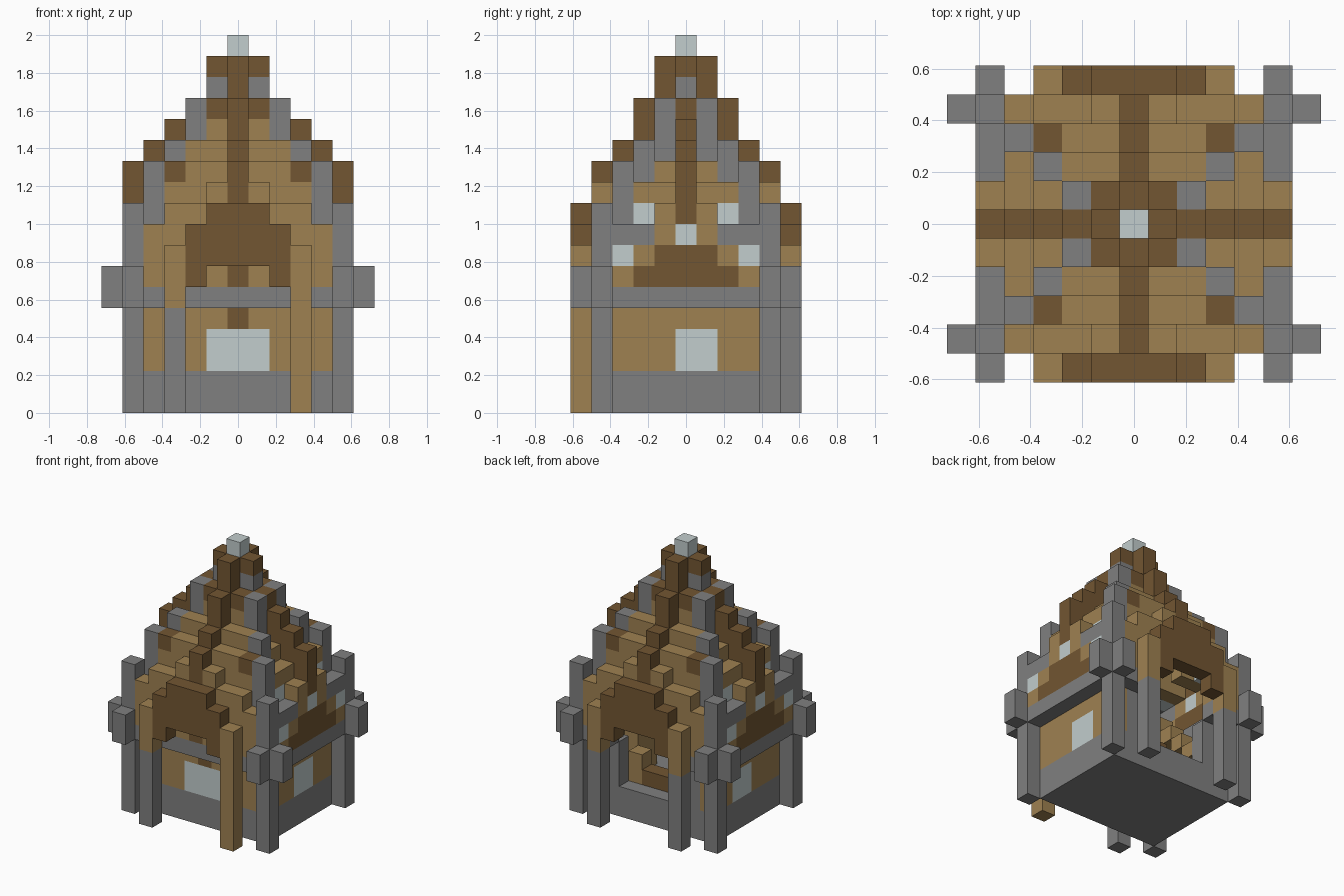
import bpy
import bmesh
from mathutils import Vector

cube = bpy.data.objects.get("Cube")
if cube:
    bpy.data.objects.remove(cube, do_unlink=True)

U = 2 / 18  # edge length of one block


def material(name, rgb):
    m = bpy.data.materials.new(name)
    m.use_nodes = True
    m.diffuse_color = (*rgb, 1)
    m.node_tree.nodes["Principled BSDF"].inputs["Base Color"].default_value = (*rgb, 1)
    return m


STONE, PLANK, TIMBER, GLASS = range(4)
MATS = [
    material("grey stone", (0.215, 0.215, 0.215)),
    material("tan planks", (0.345, 0.22, 0.083)),
    material("dark timber", (0.17, 0.093, 0.032)),
    material("pale glass", (0.54, 0.61, 0.61)),
]

blocks = {}  # (i, j, k) -> (part, colour)


def span(r):
    return range(r[0], r[1] + 1) if isinstance(r, tuple) else (r,)


def fill(part, colour, xs, ys, zs, mx=False, my=False):
    """Fill a box of blocks, mirrored over x and/or y when asked."""
    for i in span(xs):
        for j in span(ys):
            for k in span(zs):
                for a in {i, -i} if mx else {i}:
                    for b in {j, -j} if my else {j}:
                        blocks[a, b, k] = (part, colour)


def carve(xs, ys, zs):
    for i in span(xs):
        for j in span(ys):
            for k in span(zs):
                blocks.pop((i, j, k), None)


# Foundation and lower walls
fill("foundation", STONE, (-4, 4), (-3, 3), (0, 1))
fill("lower_wall", PLANK, 4, (-3, 3), (2, 4), mx=True)
fill("lower_wall", PLANK, (-4, 4), 3, (2, 4), my=True)

# Beams and overhanging upper walls
fill("wall_beam", STONE, (4, 5), (-3, 3), 5, mx=True)
fill("wall_beam", STONE, (-4, 4), 4, 5, my=True)
fill("upper_wall", PLANK, 5, (-3, 3), (6, 8), mx=True)
fill("upper_wall", PLANK, (-4, 4), 4, (6, 8), my=True)

# Front wall: central stud and wide window
fill("front_stud", TIMBER, 0, -3, 4)
fill("front_stud", TIMBER, 0, -4, 6)
fill("front_window", GLASS, (-1, 1), -3, (2, 3))

# Back doorway
carve((-2, 2), (3, 4), (2, 7))
fill("door_jamb", STONE, 3, 3, (2, 4), mx=True)

# Side walls: windows and timber arch
fill("side_window", GLASS, 4, (0, 1), (2, 3), mx=True)
fill("side_arch", TIMBER, 5, (-2, 2), 6, mx=True)
fill("side_arch", TIMBER, 5, (-1, 1), 7, mx=True)
fill("gable_window", GLASS, 5, 3, 7, mx=True, my=True)
fill("gable_window", GLASS, 5, 0, 8, mx=True)

# Roof shell: top level of each column by distance from the centre
TOPS = [
    (17, 16, 14, 13, 12),
    (16, 14, 14, 11, 10),
    (14, 12, 12, 12, 10),
    (12, 11, 11, 11, 11),
    (11, 10, 9, 9, 8),
]
HIPS = {(2, 1), (3, 2), (4, 3)}
for j, row in enumerate(TOPS):
    for i, top in enumerate(row):
        if i == 0 or j == 0:
            part, colour = "roof_ridge", TIMBER
        elif (i, j) in HIPS:
            part, colour = "roof_hip", STONE
        else:
            part, colour = "roof_slope", PLANK
        if top > 8:
            fill(part, colour, i, j, (max(9, top - 2), top), mx=True, my=True)

# Roof accents, high windows and spire
fill("roof_accent", TIMBER, 3, 3, 11, mx=True, my=True)
fill("roof_accent", TIMBER, 1, 1, 14, mx=True, my=True)
fill("spire_collar", STONE, 1, 0, 15, mx=True)
fill("spire_tip", GLASS, 0, 0, 17)
fill("gable_window", GLASS, 4, 2, 9, mx=True, my=True)

# Side gables and their braces
fill("side_gable", PLANK, 5, 1, 9, mx=True, my=True)
fill("side_gable_ridge", TIMBER, 5, 0, (9, 11), mx=True)
fill("gable_brace", STONE, 5, (2, 3), 8, mx=True, my=True)

# Front and back porch hoods
fill("porch_hood", TIMBER, (0, 2), 5, (7, 8), mx=True, my=True)
fill("porch_hood", TIMBER, 2, 5, 6, mx=True, my=True)
fill("porch_hood", TIMBER, (0, 1), 5, 9, mx=True, my=True)

# Porch posts, one of them all wood
fill("porch_post", STONE, 3, 5, (0, 4), mx=True, my=True)
fill("porch_post", PLANK, 3, 5, (5, 7), mx=True, my=True)
fill("porch_post", PLANK, 3, -5, (0, 7))

# Corner posts with projecting brackets
fill("corner_post", STONE, 5, 4, (0, 9), mx=True, my=True)
fill("corner_bracket", STONE, 6, 4, (5, 6), mx=True, my=True)
fill("corner_bracket", STONE, 5, 5, (5, 6), mx=True, my=True)

# Indoor stairs: a timber first step, then treads along both side walls
fill("first_step", TIMBER, (0, 1), 2, 2)
fill("stair_tread", PLANK, 2, 2, (2, 3))
fill("stair_tread", PLANK, 3, (0, 1), (2, 4))
for n in range(4):
    fill("stair_tread", PLANK, -3, 2 - n, 3 + n)


def build(part):
    """Make one object from the exposed faces of a part's blocks."""
    bm = bmesh.new()
    for pos, (name, colour) in blocks.items():
        if name != part:
            continue
        centre = Vector((pos[0], pos[1], pos[2] + 0.5))
        for axis in range(3):
            for sign in (-1, 1):
                n = Vector((0, 0, 0))
                n[axis] = sign
                if tuple(int(p + d) for p, d in zip(pos, n)) in blocks:
                    continue
                u = Vector((0, 0, 0))
                u[(axis + 1) % 3] = 0.5
                v = n.cross(u)
                mid = centre + n / 2
                corners = (mid - u - v, mid + u - v, mid + u + v, mid - u + v)
                face = bm.faces.new([bm.verts.new(c * U) for c in corners])
                face.material_index = colour
    bmesh.ops.remove_doubles(bm, verts=bm.verts, dist=U / 100)
    mesh = bpy.data.meshes.new(part)
    bm.to_mesh(mesh)
    bm.free()
    for m in MATS:
        mesh.materials.append(m)
    bpy.context.scene.collection.objects.link(bpy.data.objects.new(part, mesh))


for part in sorted({name for name, _ in blocks.values()}):
    build(part)
